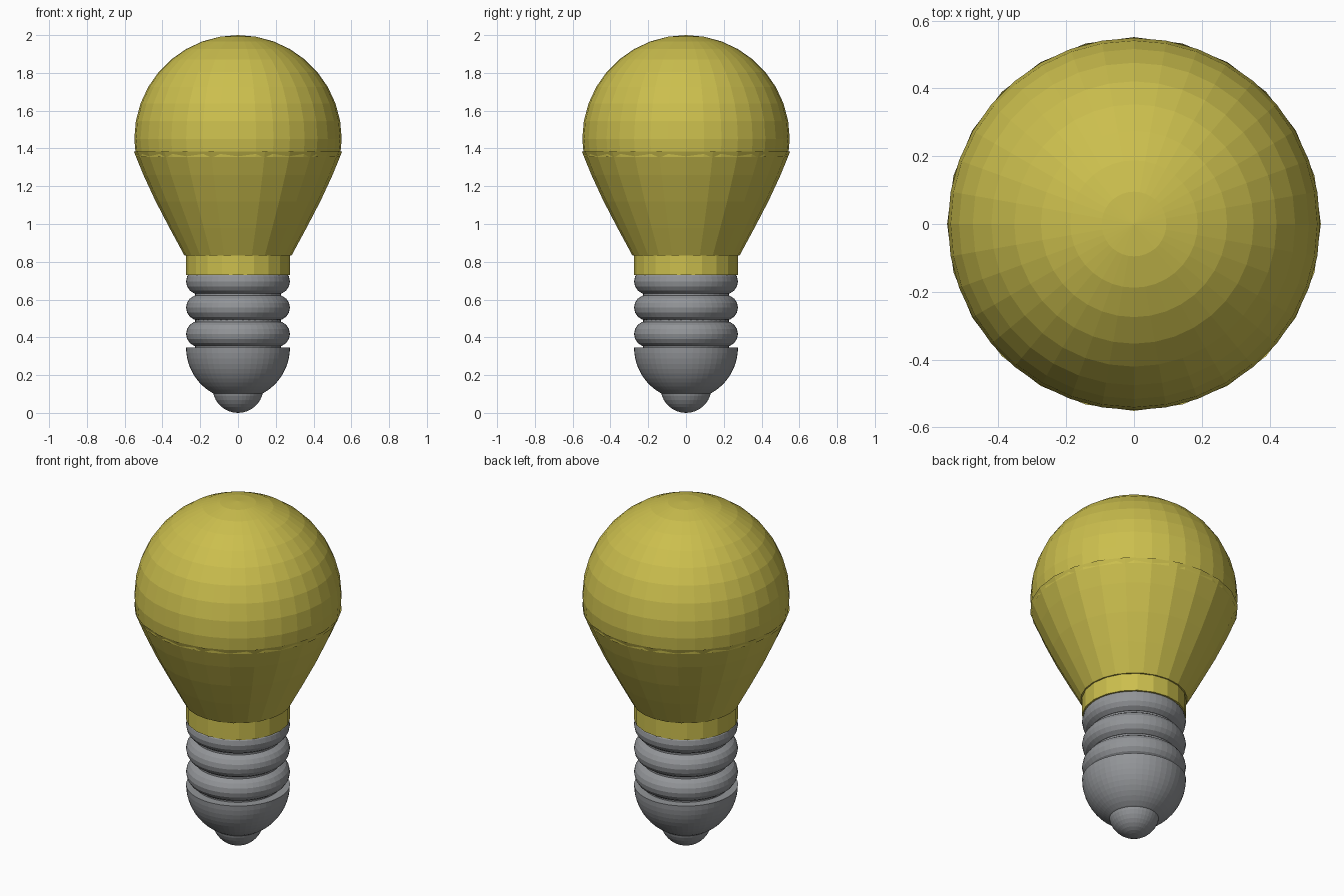
import bpy, bmesh
from math import sin, cos, pi, radians

if "Cube" in bpy.data.objects:
    bpy.data.objects.remove(bpy.data.objects["Cube"])

yellow = bpy.data.materials.new("warm_yellow")
yellow.diffuse_color = (0.60, 0.52, 0.075, 1)
yellow.use_nodes = True
yellow.node_tree.nodes["Principled BSDF"].inputs["Base Color"].default_value = yellow.diffuse_color
metal = bpy.data.materials.new("dark_grey")
metal.diffuse_color = (0.29, 0.30, 0.315, 1)
metal.use_nodes = True
metal.node_tree.nodes["Principled BSDF"].inputs["Base Color"].default_value = metal.diffuse_color


def lathe(name, profile, sides, material, closed=False):
    """Revolve (radius, z) points, listed top to bottom, around z."""
    bm = bmesh.new()
    rings = []
    for r, z in profile:
        if r < 1e-5:
            rings.append([bm.verts.new((0, 0, z))] * sides)
        else:
            rings.append([bm.verts.new((r * cos(2 * pi * i / sides),
                                        r * sin(2 * pi * i / sides), z))
                          for i in range(sides)])
    pairs = list(zip(rings, rings[1:]))
    if closed:
        pairs.append((rings[-1], rings[0]))
    for a, b in pairs:
        for i in range(sides):
            j = (i + 1) % sides
            corners = list(dict.fromkeys((a[i], b[i], b[j], a[j])))
            if len(corners) > 2:
                bm.faces.new(corners)
    bmesh.ops.recalc_face_normals(bm, faces=bm.faces)
    mesh = bpy.data.meshes.new(name)
    bm.to_mesh(mesh)
    bm.free()
    ob = bpy.data.objects.new(name, mesh)
    bpy.context.collection.objects.link(ob)
    mesh.materials.append(material)
    return ob


def arc(radius, centre, start, end, step):
    """Sphere profile, angles in degrees from the top pole."""
    return [(radius * sin(radians(a)), centre + radius * cos(radians(a)))
            for a in range(start, end + 1, step)]


# Glass: round dome, tapering lower bulb and straight collar
lathe("glass_dome", arc(0.549, 1.451, 0, 100, 10), 36, yellow)
lathe("glass_taper", [(0.551, 1.383), (0.501, 1.26), (0.436, 1.12),
                      (0.363, 0.98), (0.283, 0.832), (0, 0.832)], 24, yellow)
lathe("glass_collar", [(0, 0.835), (0.276, 0.835), (0.276, 0.73), (0, 0.73)],
      20, yellow)

# Screw base: core and three rounded threads
lathe("screw_core", [(0, 0.74), (0.228, 0.74), (0.228, 0.33), (0, 0.33)],
      36, metal)
for n in range(3):
    z = 0.418 + 0.139 * n
    ring = [(0.207 + 0.068 * cos(a * pi / 8), z - 0.068 * sin(a * pi / 8))
            for a in range(16)]
    lathe(f"screw_thread_{n + 1}", ring, 48, metal, closed=True)

# Rounded base cup and contact tip
lathe("base_cup", [(0, 0.345)] + arc(0.275, 0.345, 90, 180, 6), 48, metal)
lathe("contact_tip", arc(0.135, 0.135, 0, 180, 10), 36, metal)
